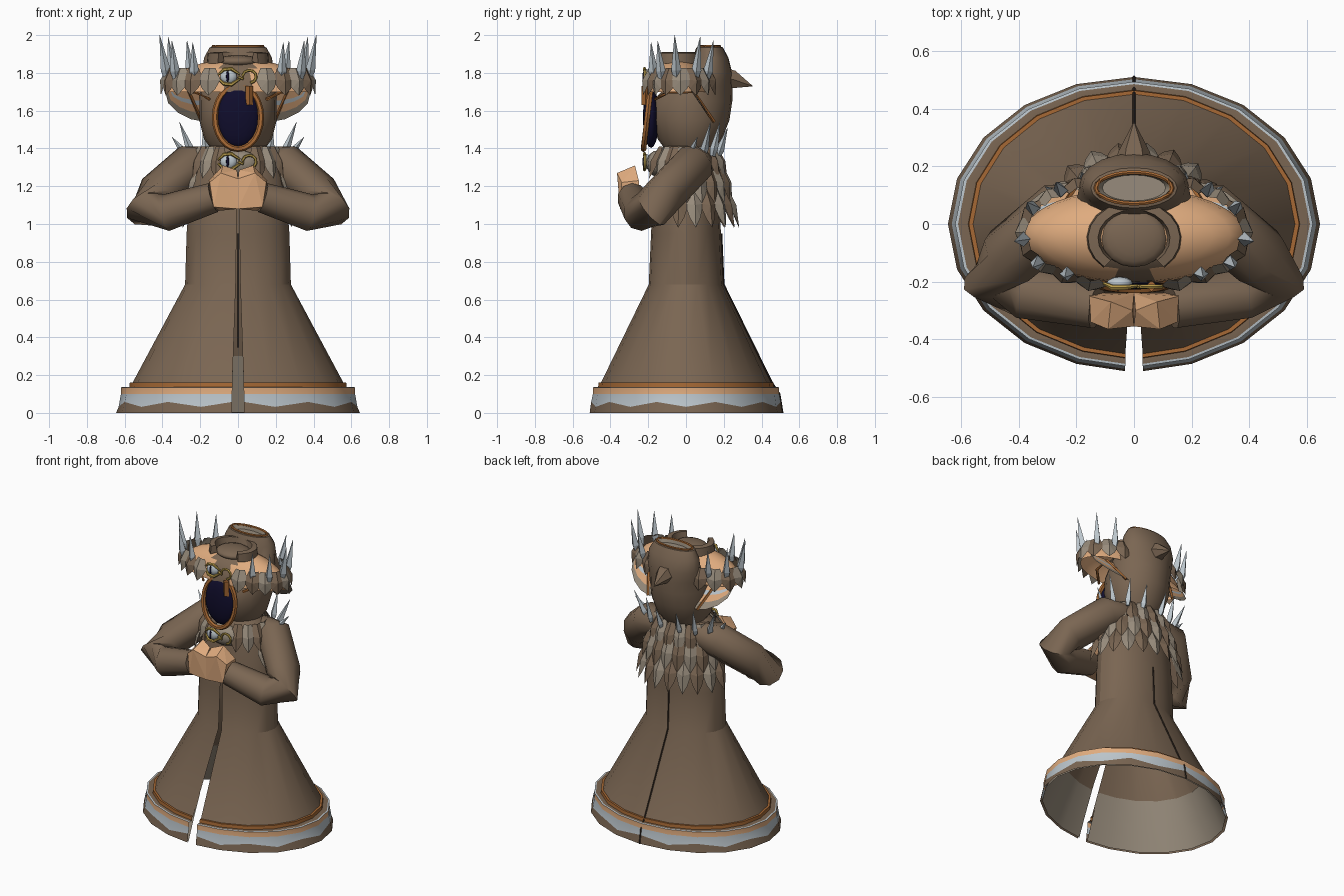
import bpy, bmesh, math
from mathutils import Vector

if "Cube" in bpy.data.objects:
    bpy.data.objects.remove(bpy.data.objects["Cube"])

def mat(name, r, g, b):
    m = bpy.data.materials.new(name)
    m.diffuse_color = (r, g, b, 1)
    m.use_nodes = True
    m.node_tree.nodes["Principled BSDF"].inputs["Base Color"].default_value = m.diffuse_color
    return m

BROWN = mat("brown cloth", 0.195, 0.132, 0.085)
PEACH = mat("peach", 0.74, 0.41, 0.21)
SILVER = mat("silver", 0.50, 0.56, 0.60)
TAUPE = mat("taupe", 0.31, 0.26, 0.20)
ORANGE = mat("copper trim", 0.38, 0.14, 0.035)
NAVY = mat("dark navy", 0.005, 0.004, 0.025)
GOLD = mat("gold", 0.48, 0.33, 0.07)
SEAM = mat("dark seam", 0.03, 0.02, 0.014)

def build(name, verts, faces, mats, idx=None, smooth=None):
    me = bpy.data.meshes.new(name)
    me.from_pydata([tuple(v) for v in verts], [], faces)
    for m in mats:
        me.materials.append(m)
    if idx:
        for p, i in zip(me.polygons, idx):
            p.material_index = i
    bm = bmesh.new()
    bm.from_mesh(me)
    bmesh.ops.recalc_face_normals(bm, faces=bm.faces)
    bm.to_mesh(me)
    bm.free()
    ob = bpy.data.objects.new(name, me)
    bpy.context.collection.objects.link(ob)
    if smooth:
        bpy.ops.object.select_all(action='DESELECT')
        ob.select_set(True)
        bpy.context.view_layer.objects.active = ob
        bpy.ops.object.shade_smooth_by_angle(angle=math.radians(smooth))
    return ob

def loft(name, rings, mats, seg=None, closed=True, cap0=False, cap1=False, smooth=40):
    """Skin a list of rings; seg gives a material index per band."""
    n = len(rings[0])
    verts = [v for r in rings for v in r]
    faces, idx = [], []
    for i in range(len(rings) - 1):
        for k in range(n if closed else n - 1):
            a, b = i * n + k, i * n + (k + 1) % n
            faces.append((a, b, b + n, a + n))
            idx.append(seg[i] if seg else 0)
    for cap, base in ((cap0, 0), (cap1, (len(rings) - 1) * n)):
        if cap:
            faces.append(tuple(range(base, base + n)))
            idx.append(seg[-1] if seg else 0)
    return build(name, verts, faces, mats, idx, smooth)

def ellipse(cx, cy, z, rx, ry, n=20):
    return [(cx + rx * math.cos(2 * math.pi * k / n), cy + ry * math.sin(2 * math.pi * k / n), z) for k in range(n)]

def tube(name, path, radii, m, n=8, loop=False, smooth=50):
    pts = [Vector(p) for p in path]
    c = len(pts)
    rings = []
    for i, p in enumerate(pts):
        nxt = pts[(i + 1) % c] if loop else pts[min(i + 1, c - 1)]
        prv = pts[i - 1] if loop else pts[max(i - 1, 0)]
        t = (nxt - prv).normalized()
        ref = Vector((0, 1, 0)) if abs(t.y) < 0.8 else Vector((0, 0, 1))
        u = t.cross(ref).normalized()
        w = t.cross(u)
        r = radii[i] if isinstance(radii, (list, tuple)) else radii
        rings.append([p + r * (math.cos(a) * u + math.sin(a) * w)
                      for a in (2 * math.pi * k / n for k in range(n))])
    if loop:
        rings.append(rings[0])
    return loft(name, rings, [m], cap0=not loop, cap1=not loop, smooth=smooth)

def ball(name, c, r, m, u=16, v=10):
    me = bpy.data.meshes.new(name)
    bm = bmesh.new()
    bmesh.ops.create_uvsphere(bm, u_segments=u, v_segments=v, radius=1)
    for q in bm.verts:
        q.co = Vector((c[i] + q.co[i] * r[i] for i in range(3)))
    for f in bm.faces:
        f.smooth = True
    bm.to_mesh(me)
    bm.free()
    me.materials.append(m)
    ob = bpy.data.objects.new(name, me)
    bpy.context.collection.objects.link(ob)
    return ob

# Robe with front slit, stepped trim bands and wavy hem
def robe_ring(z, rx, ry, slit, wave=0):
    ring = []
    for k in range(21):
        a = math.radians(-90 + 18 * k)
        x = slit if k == 0 else -slit if k == 20 else rx * math.cos(a)
        ring.append((x, ry * math.sin(a), z + wave * (-1) ** k))
    return ring

robe = [robe_ring(0, .645, .51, .032), robe_ring(.045, .632, .502, .032, .013)] + [
    robe_ring(*p) for p in ((.1, .62, .493, .031), (.135, .62, .493, .03), (.137, .61, .485, .03),
                            (.137, .575, .465, .03), (.16, .573, .463, .03), (.16, .558, .45, .03),
                            (.68, .28, .197, .012), (.95, .272, .185, .008), (1.25, .25, .17, .006),
                            (1.38, .2, .14, .004), (1.44, .11, .1, .002))]
loft("robe", robe, [BROWN, SILVER, PEACH, ORANGE], [0, 1, 2, 1, 0, 3, 3, 0, 0, 0, 0, 0], closed=False, smooth=25)
loft("robe_lining", [robe_ring(.003, .63, .498, .032), robe_ring(.15, .55, .44, .03),
                     robe_ring(.30, .475, .38, .025)], [TAUPE], closed=False)
tube("back_seam", [(0, .511, 0), (0, .495, .1), (0, .455, .16), (0, .199, .68), (0, .187, .95)], .005, SEAM, 4)

# Sleeves and clasped hands
for s in (1, -1):
    tube("sleeve", [(s * x, y, z) for x, y, z in ((.14, .06, 1.33), (.25, .04, 1.315), (.43, -.11, 1.16),
         (.49, -.185, 1.08), (.38, -.235, 1.06), (.13, -.285, 1.14))], [.08, .112, .11, .108, .098, .08], BROWN, 10)
    bm = bmesh.new()
    for p in ((0, -.35, 1.08), (0, -.355, 1.24), (.005, -.3, 1.285), (.08, -.27, 1.31), (.155, -.25, 1.23),
              (.15, -.34, 1.22), (.09, -.365, 1.27), (.13, -.35, 1.09), (.1, -.25, 1.07), (0, -.24, 1.08), (.15, -.24, 1.12)):
        bm.verts.new((s * p[0], p[1], p[2]))
    bmesh.ops.convex_hull(bm, input=bm.verts)
    me = bpy.data.meshes.new("hand")
    bm.to_mesh(me)
    bm.free()
    me.materials.append(PEACH)
    bpy.context.collection.objects.link(bpy.data.objects.new("hand", me))

# Hood, rising to an open rimmed pod at the back
hood = [(.02, 1.38, .13, .12), (.02, 1.45, .18, .17), (.025, 1.55, .205, .205), (.035, 1.65, .205, .21),
        (.07, 1.73, .2, .175), (.13, 1.8, .19, .115), (.13, 1.88, .18, .095), (.125, 1.935, .15, .07),
        (.125, 1.94, .125, .05), (.125, 1.915, .11, .045)]
loft("hood", [ellipse(0, y, z, rx, ry) for y, z, rx, ry in hood], [BROWN, TAUPE],
     [0] * 8 + [1], cap1=True)
tube("pod_rim", [(p[0], p[1], p[2]) for p in ellipse(0, .125, 1.94, .132, .054, 24)], .008, ORANGE, 6, loop=True)
tube("hood_point", [(0, .19, 1.77), (0, .25, 1.765), (0, .352, 1.73)], [.07, .055, .002], BROWN, 6, smooth=20)

# Face opening
tube("face_frame", [(.122 * math.cos(a), -.205 - .02 * math.sin(a) * -1, 1.565 + .168 * math.sin(a))
     for a in (2 * math.pi * k / 24 for k in range(24))], .016, ORANGE, 6, loop=True)
ball("face_void", (0, -.185, 1.565), (.118, .043, .162), NAVY)
tube("frame_clip", [(.06, -.215, 1.63), (.06, -.215, 1.73)], .02, ORANGE, 4, smooth=10)

# Wide hat dome with a central brown strip
def hat_ring(t):
    return ellipse(0, -.04, 1.70 + .175 * math.sin(t), .385 * math.cos(t), .165 * math.cos(t), 32)

hat = loft("hat", [hat_ring(math.radians(d)) for d in (0, 15, 30, 45, 60, 75, 88)], [PEACH, BROWN], cap1=True)
for p in hat.data.polygons:
    if abs(p.center.x) < .08:
        p.material_index = 1
for s in (1, -1):
    # Slanted flap under each side of the hat: peach, pale stripe, peach, taupe edge
    rings = []
    for f in (0, .35, .5, .75, 1):
        rings.append([(s * (.17 + (x - .17) * (.75 + .25 * f)), .03 + (y - .03) * f, 1.71 + (z - 1.71) * f)
                      for x, y, z in ((.385, .03, 1.70), (.37, .07, 1.64), (.32, .11, 1.59), (.25, .14, 1.555), (.17, .15, 1.54))])
    loft("hat_flap", rings, [PEACH, SILVER, TAUPE], [0, 1, 0, 2], closed=False)
    tube("flap_edge", [(s * .15, -.165, 1.66), (s * .23, -.09, 1.70), (s * .26, .04, 1.70), (s * .19, .15, 1.54)],
         .009, ORANGE, 4)

# Crown: low dome and open collar
ball("crown_dome", (0, -.05, 1.86), (.115, .1, .035), BROWN)
crown = []
for k in range(17):
    a = math.radians(-50 + 280 * k / 16)
    c, d = math.cos(a), math.sin(a)
    crown.append([(r * c, -.05 + .8 * r * d, z) for r, z in ((.165, 1.85), (.16, 1.905), (.125, 1.91), (.115, 1.86))])
loft("crown_collar", crown, [BROWN], cap0=True, cap1=True)

# Overlapping leaves
def leaves(name, cy, rx, ry, z, angles, w, h, flare, start=0):
    verts, faces, idx = [], [], []
    for j, deg in enumerate(angles):
        a = math.radians(deg)
        p = Vector((rx * math.cos(a), cy + ry * math.sin(a), z))
        out = Vector((math.cos(a) / rx, math.sin(a) / ry, 0)).normalized()
        side = Vector((-out.y, out.x, 0))
        down = (Vector((0, 0, -1)) + out * flare) * h
        o = len(verts)
        for u, v, d in ((-.5, 0, 0), (.5, 0, 0), (1, .42, 0), (.6, .75, 0), (0, 1, 0), (-.6, .75, 0),
                        (-1, .42, 0), (0, 0, .012), (0, .45, .028)):
            verts.append(p + side * u * w + down * v + out * d)
        fs = [(7, 1, 2, 8), (0, 7, 8, 6), (8, 2, 3), (8, 3, 4), (8, 4, 5), (8, 5, 6), (0, 6, 5, 4, 3, 2, 1, 7)]
        faces += [tuple(o + i for i in f) for f in fs]
        idx += [(j + start) % 2] * len(fs)
    return build(name, verts, faces, [BROWN, TAUPE], idx)

hat_angles = [-66, -50, -35, -18, 0, 20, 40, 58]
leaves("hat_leaves_right", -.03, .365, .17, 1.825, hat_angles, .06, .145, .3, 1)
leaves("hat_leaves_left", -.03, .365, .17, 1.825, [180 - a for a in hat_angles], .06, .145, .3, 1)
leaves("cape_leaves_lower", .0, .25, .205, 1.20, range(-8, 190, 18), .05, .22, .36)
leaves("cape_leaves_middle", .0, .235, .185, 1.31, range(-17, 200, 18), .05, .2, .3, 1)
leaves("cape_leaves_upper", .0, .2, .15, 1.41, range(-62, 245, 19), .048, .17, .4)

# Metal spikes
def spike(base, tip, r):
    tube("spike", [base, Vector(base).lerp(Vector(tip), .2), tip], [r * .6, r, .001], SILVER, 4, smooth=10)

for s in (1, -1):
    for bx, by, tx, ty, tz in ((.23, -.17, .24, -.185, 1.96), (.33, -.13, .35, -.15, 1.97), (.375, -.05, .415, -.06, 2.0),
                               (.345, .05, .37, .075, 1.99), (.25, .11, .27, .145, 1.97)):
        spike((s * bx, by, 1.77), (s * tx, ty, tz), .026)
    for bx, by, tx, ty, tz in ((.07, .17, .08, .22, 1.51), (.17, .14, .18, .18, 1.54),
                               (.24, .09, .31, .13, 1.54), (.27, .02, .35, .06, 1.46)):
        spike((s * bx, by, 1.36), (s * tx, ty, tz), .022)

# Eye brooches on the hat and chest
for y, z in ((-.205, 1.78), (-.205, 1.33)):
    ball("brooch_eye", (-.05, y, z), (.045, .022, .038), SILVER, 12, 8)
    ball("brooch_pupil", (-.055, y - .019, z), (.008, .007, .03), NAVY, 8, 6)
    for s in (1, -1):
        tube("brooch_lid", [(-.105, y, z + s * .01), (-.075, y - .015, z + s * .038),
                            (-.035, y - .015, z + s * .042), (.01, y - .01, z + s * .012)], [.005, .01, .01, .006], GOLD, 6)
    curl = [math.radians(200 - 35 * k) for k in range(9)]
    tube("brooch_curl", [(.0, y - .01, z)] + [(.06 + .036 * math.cos(a), y - .012, z + .034 * math.sin(a)) for a in curl],
         .008, GOLD, 6)
ball("chest_pad", (0, -.15, 1.32), (.12, .06, .07), TAUPE, 12, 8)
